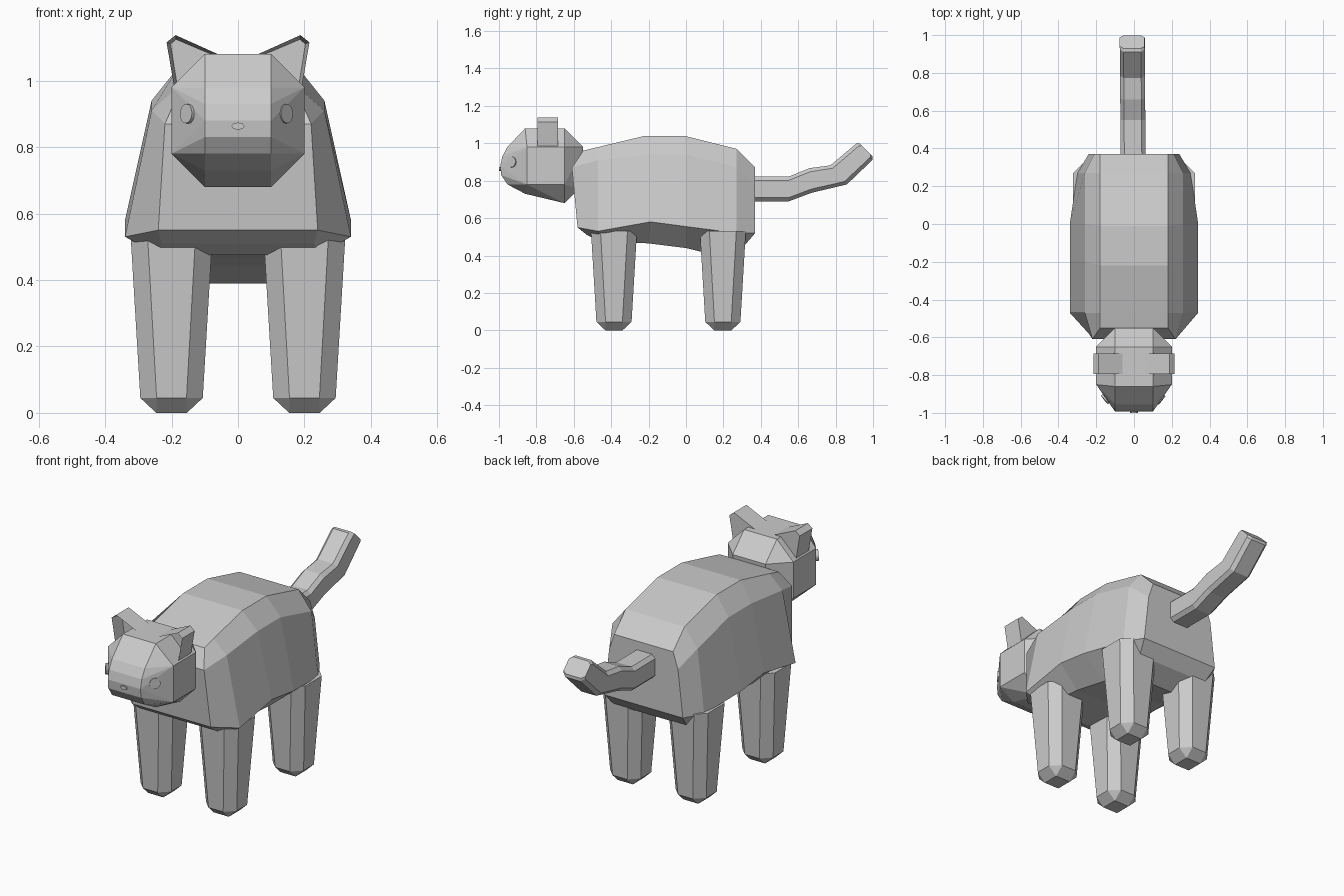
import bpy, bmesh
from math import pi
from mathutils import Vector

if "Cube" in bpy.data.objects:
    bpy.data.objects.remove(bpy.data.objects["Cube"])


def finish(name, bm):
    bmesh.ops.recalc_face_normals(bm, faces=bm.faces)
    me = bpy.data.meshes.new(name)
    bm.to_mesh(me)
    bm.free()
    ob = bpy.data.objects.new(name, me)
    bpy.context.collection.objects.link(ob)
    return ob


def loft(name, rings):
    """Skin rings of equal even point count; caps are closed by mirrored strips."""
    bm = bmesh.new()
    vs = [[bm.verts.new(p) for p in r] for r in rings]
    n = len(rings[0])
    for a, b in zip(vs, vs[1:]):
        for i in range(n):
            j = (i + 1) % n
            bm.faces.new((a[i], a[j], b[j], b[i]))
    for r in (vs[0], vs[-1]):
        for i in range(n // 2 - 1):
            bm.faces.new((r[i], r[i + 1], r[n - 2 - i], r[n - 1 - i]))
    return finish(name, bm)


def hull(name, pts):
    bm = bmesh.new()
    for p in pts:
        bm.verts.new(p)
    bmesh.ops.convex_hull(bm, input=bm.verts)
    bmesh.ops.dissolve_limit(bm, angle_limit=0.02, verts=bm.verts, edges=bm.edges)
    return finish(name, bm)


def octagon(h, f):
    """Half octagon corners (h = half width, f = half flat), mirrored in u."""
    half = [(f, h), (h, f), (h, -f), (f, -h)]
    return half + [(-u, v) for u, v in reversed(half)]


# body: half rings of top, shoulder, flank and belly points
halves = [
    [(.18, -.55, .96), (.22, -.61, .87), (.24, -.58, .55), (.23, -.53, .51)],
    [(.18, -.47, .98), (.26, -.47, .91), (.34, -.47, .53), (.24, -.46, .475)],
    [(.18, -.22, 1.04), (.26, -.20, .94), (.34, -.19, .58), (.22, -.20, .465)],
    [(.18, -.01, 1.04), (.26, 0, .94), (.34, 0, .555), (.20, 0, .44)],
    [(.18, .27, .97), (.26, .27, .87), (.30, .27, .52), (.14, .20, .39)],
    [(.18, .37, .87), (.21, .37, .78), (.24, .37, .52), (.22, .31, .45)],
]
loft("body", [h + [(-x, y, z) for x, y, z in reversed(h)] for h in halves])

# legs: tapered octagons with a chamfered foot
for side, sx in (("left", 1), ("right", -1)):
    for end, cy in (("front", -.385), ("back", .197)):
        pts = [(sx * .2 + u, cy + v, z)
               for z, h, f in ((.045, .094, .045), (.53, .123, .072))
               for u, v in octagon(h, f)]
        pts += [(sx * .2 + a * .046, cy + b * .046, 0) for a in (-1, 1) for b in (-1, 1)]
        hull(f"{end}_{side}_leg", pts)

# head: chamfered block with a protruding muzzle
head = []
for s in (-1, 1):
    head += [(s * .2, y, z) for y in (-.85, -.65) for z in (.78, .98)]
    head += [(s * .1, y, z) for y, z in (
        (-.86, 1.08), (-.65, 1.08), (-.55, .98), (-.57, .76), (-.65, .68), (-.86, .73),
        (-.955, .78), (-.988, .83), (-.993, .88), (-.982, .93), (-.955, .98))]
hull("head", head)

# ears: wedge prisms with a hollow front
for side, sx in (("left", 1), ("right", -1)):
    bm = bmesh.new()
    outline = [(.05, 1.075), (.188, 1.137), (.215, 1.115), (.192, .98), (.12, .98)]
    face = bm.faces.new([bm.verts.new((sx * x, -.795, z)) for x, z in outline])
    back = bmesh.ops.extrude_face_region(bm, geom=[face], use_keep_orig=True)
    for v in back["geom"]:
        if isinstance(v, bmesh.types.BMVert):
            v.co.y = -.685
    bmesh.ops.recalc_face_normals(bm, faces=bm.faces)
    front = min(bm.faces, key=lambda f: f.calc_center_median().y)
    bmesh.ops.inset_region(bm, faces=[front], thickness=.013)
    for v in front.verts:
        v.co.y = -.725
    finish(f"{side}_ear", bm)

# eyes: shallow discs set into the cheeks
for side, sx, loc in (("left", 1, (.136, -.925, .9)), ("right", -1, (-.145, -.922, .9))):
    bpy.ops.mesh.primitive_cylinder_add(vertices=16, radius=.029, depth=.03, location=loc)
    eye = bpy.context.object
    eye.name = f"{side}_eye"
    eye.rotation_euler = Vector((sx * .78, -.62, .05)).to_track_quat('Z', 'Y').to_euler()

# nose: small rounded button
bpy.ops.mesh.primitive_cylinder_add(vertices=8, radius=.02, depth=.025,
                                    location=(0, -.9875, .863), rotation=(pi / 2, 0, pi))
nose = bpy.context.object
nose.name = "nose"
nose.scale = (1, .55, 1)

# tail: octagonal tube between upper and lower (y, z) edges
upper = [(.35, .822), (.55, .822), (.66, .867), (.772, .882), (.91, .998), (.93, .998)]
lower = [(.35, .69), (.55, .69), (.67, .735), (.86, .78), (.998, .912), (.998, .93)]
rings = []
for k, (a, b) in enumerate(zip(upper, lower)):
    c = (Vector(a) + Vector(b)) / 2
    up = (Vector(a) - Vector(b)) / 2
    x0 = -.005 - .001 * k
    rings.append([(x0 + u * .066, c.x + up.x * v, c.y + up.y * v)
                  for u, v in octagon(1, .7)])
loft("tail", rings)
